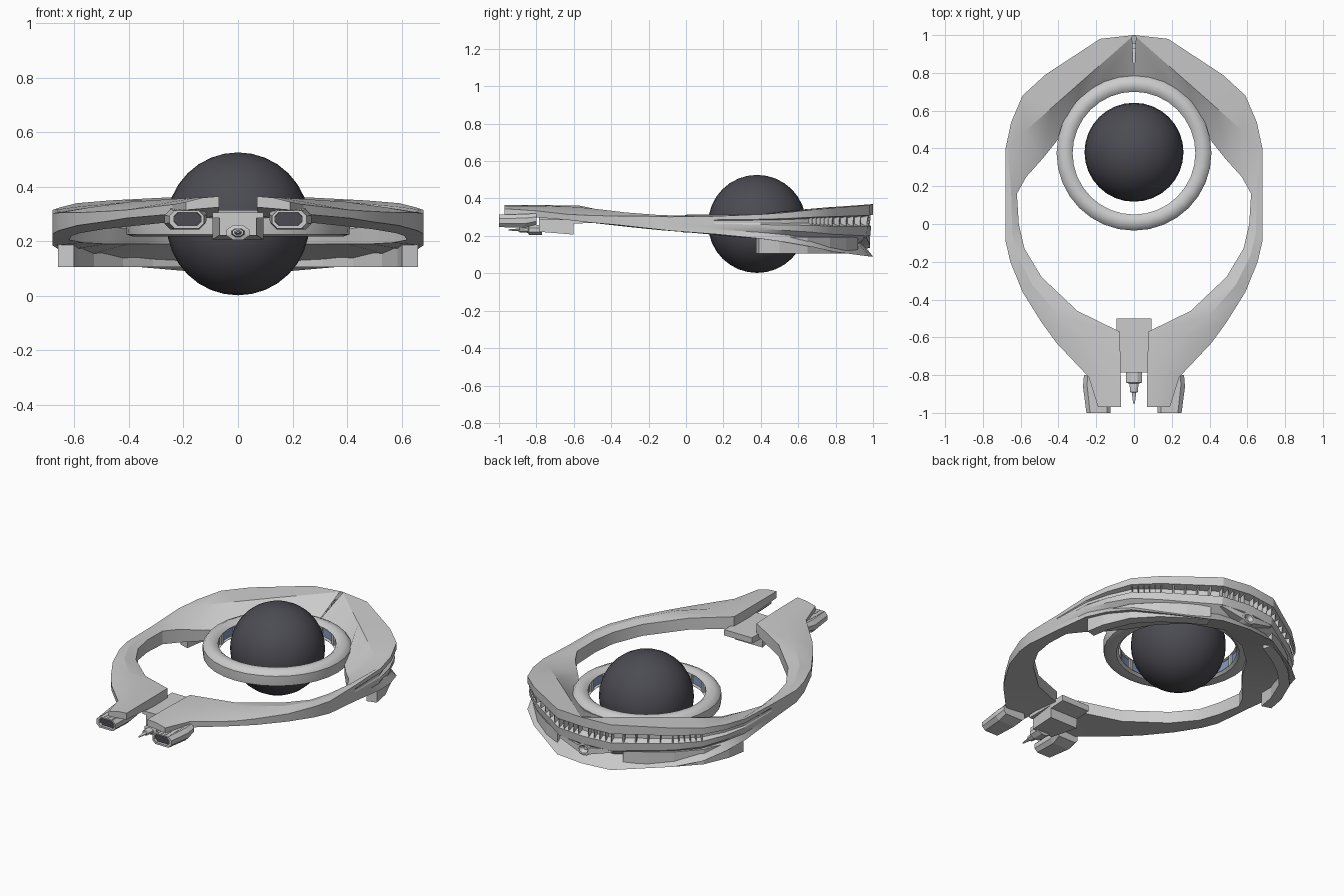
import bpy, bmesh, math
from mathutils import Vector

if "Cube" in bpy.data.objects:
    bpy.data.objects.remove(bpy.data.objects["Cube"])


def make(name, verts, faces, angle=30, mirror=False, mat=None):
    me = bpy.data.meshes.new(name)
    me.from_pydata([tuple(v) for v in verts], [], faces)
    bm = bmesh.new()
    bm.from_mesh(me)
    bmesh.ops.recalc_face_normals(bm, faces=bm.faces)
    bm.to_mesh(me)
    bm.free()
    ob = bpy.data.objects.new(name, me)
    bpy.context.collection.objects.link(ob)
    if mirror:
        m = ob.modifiers.new("mirror", 'MIRROR')
        m.merge_threshold = 0.0005
    if mat:
        me.materials.append(mat)
    if angle:
        bpy.ops.object.select_all(action='DESELECT')
        ob.select_set(True)
        bpy.context.view_layer.objects.active = ob
        bpy.ops.object.shade_smooth_by_angle(angle=math.radians(angle))
    return ob


def loft(name, sections, cap_start=True, cap_end=True, **kw):
    n = len(sections[0])
    verts = [v for s in sections for v in s]
    faces = [(i * n + j, i * n + (j + 1) % n, (i + 1) * n + (j + 1) % n, (i + 1) * n + j)
             for i in range(len(sections) - 1) for j in range(n)]
    if cap_start:
        faces.append(tuple(range(n)))
    if cap_end:
        faces.append(tuple(range(len(verts) - n, len(verts))))
    return make(name, verts, faces, **kw)


def lathe(name, profile, centre, seg, mat=None, closed=True, angle=35):
    n = len(profile)
    verts = []
    for k in range(seg):
        a = 2 * math.pi * k / seg
        verts += [(centre[0] + r * math.cos(a), centre[1] + r * math.sin(a), z) for r, z in profile]
    faces = [(k * n + j, k * n + (j + 1) % n, ((k + 1) % seg) * n + (j + 1) % n, ((k + 1) % seg) * n + j)
             for k in range(seg) for j in range(n if closed else n - 1)]
    return make(name, verts, faces, angle=angle, mat=mat)


def disc(x, y, z, rx, rz, n, rot=0.0):
    return [(x + rx * math.cos(rot + 2 * math.pi * i / n), y,
             z + rz * math.sin(rot + 2 * math.pi * i / n)) for i in range(n)]


def pill(x, y, z, w, h):
    c = h * 0.6
    return [(x - w, y, z - h + c), (x - w + c, y, z - h), (x + w - c, y, z - h), (x + w, y, z - h + c),
            (x + w, y, z + h - c), (x + w - c, y, z + h), (x - w + c, y, z + h), (x - w, y, z + h - c)]


def material(name, col):
    m = bpy.data.materials.new(name)
    m.diffuse_color = (*col, 1)
    m.use_nodes = True
    m.node_tree.nodes["Principled BSDF"].inputs["Base Color"].default_value = m.diffuse_color
    return m


dark = material("dark_metal", (0.07, 0.07, 0.085))
blue = material("window_blue", (0.25, 0.33, 0.52))

# Core sphere
bpy.ops.mesh.primitive_uv_sphere_add(segments=32, ring_count=16, radius=0.262, location=(0, 0.38, 0.264))
core = bpy.context.object
core.name = "core_sphere"
core.data.materials.append(dark)
bpy.ops.object.shade_smooth()

# Ring around the core, with a recessed window band inside
C = (0, 0.375)
lathe("core_ring", [(0.408, 0.225), (0.41, 0.25), (0.41, 0.285), (0.397, 0.303), (0.37, 0.314), (0.342, 0.309),
                    (0.325, 0.295), (0.34, 0.29), (0.34, 0.235), (0.325, 0.23), (0.34, 0.217), (0.385, 0.217)], C, 32)
lathe("ring_windows", [(0.338, 0.235), (0.338, 0.29)], C, 32, mat=blue, closed=False)
for k in range(16):
    a = 2 * math.pi * (k + 0.5) / 16
    bpy.ops.mesh.primitive_cube_add(size=1, location=(0.334 * math.cos(a), C[1] + 0.334 * math.sin(a), 0.262),
                                    rotation=(0, 0, a))
    bpy.context.object.scale = (0.015, 0.03, 0.06)
    bpy.context.object.name = "ring_window_post"

# Hull stations: outer x y, inner x y, z of outer top, crease, inner top, inner bottom, outer bottom
stations = [
    (0.19, -0.97, 0.07, -0.97, 0.345, 0.36, 0.365, 0.325, 0.315),
    (0.24, -0.81, 0.07, -0.81, 0.335, 0.36, 0.365, 0.315, 0.30),
    (0.41, -0.63, 0.075, -0.57, 0.315, 0.355, 0.362, 0.29, 0.285),
    (0.49, -0.52, 0.30, -0.46, 0.31, 0.345, 0.335, 0.265, 0.272),
    (0.59, -0.36, 0.49, -0.28, 0.305, 0.325, 0.315, 0.245, 0.258),
    (0.655, -0.20, 0.58, -0.13, 0.305, 0.313, 0.30, 0.23, 0.24),
    (0.68, -0.09, 0.61, 0.0, 0.302, 0.308, 0.295, 0.22, 0.228),
    (0.68, 0.15, 0.62, 0.16, 0.305, 0.308, 0.285, 0.205, 0.21),
    (0.68, 0.40, 0.57, 0.25, 0.315, 0.316, 0.275, 0.195, 0.185),
    (0.65, 0.54, 0.48, 0.35, 0.325, 0.328, 0.255, 0.19, 0.165),
    (0.59, 0.68, 0.40, 0.45, 0.34, 0.34, 0.245, 0.19, 0.14),
    (0.47, 0.79, 0.32, 0.58, 0.35, 0.352, 0.24, 0.19, 0.115),
    (0.18, 0.98, 0.19, 0.70, 0.365, 0.362, 0.255, 0.19, 0.09),
    (0.0, 1.0, 0.0, 0.77, 0.37, 0.369, 0.275, 0.19, 0.09)]
chord = [0.02, 0.15, 0.35, 0.58, 0.82, 0.985]
wall = [(0, 0), (0.2, 0), (0.24, 0.045), (0.36, 0.045), (0.42, 0.01), (0.6, 0.015), (0.74, 0.06), (1, 0)]


def wall_point(xo, yo, zt, zb, f, inset):
    g = min(max((yo - 0.3) / 0.45, 0), 1)
    d = Vector((-xo, 0.2 - yo, 0)).normalized()
    return Vector((xo, yo, zt + (zb - zt) * f)) + d * inset * g


sections = []
for i, (xo, yo, xi, yi, zo, zm, zi, bi, bo) in enumerate(stations):
    if i >= 8:
        t = chord[i - 8]
        mid = Vector((0.68 * (1 - t), 0.4 + 0.6 * t, zm))
    else:
        mid = Vector(((xo + xi) / 2, (yo + yi) / 2, zm))
    sections.append([Vector((xi, yi, bi)), Vector((xi, yi, zi)), mid] +
                    [wall_point(xo, yo, zo, bo, f, k) for f, k in wall])
loft("ring_hull", sections, cap_end=False, mirror=True, angle=25)

# Lattice posts bridging the rim groove at the back
for a, b in zip(stations[10:13], stations[11:14]):
    n = 5
    for k in range(n):
        s, e = k / n, (k + 0.1) / n
        quad = []
        for t in (s, e):
            p = [a[j] + (b[j] - a[j]) * t for j in range(9)]
            quad.append([wall_point(p[0], p[1], p[4], p[8], f, q) for f, q in
                         ((0.18, 0.008), (0.42, 0.014), (0.42, 0.055), (0.18, 0.055))])
        loft("rim_post", quad, mirror=True, angle=0)

# Panel strip hanging below the hull on each side
outer = [(0.66, 0.39), (0.64, 0.50), (0.575, 0.65), (0.46, 0.77), (0.34, 0.855), (0.22, 0.92)]
strip = []
for x, y in outer:
    d = Vector((-x, 0.2 - y, 0)).normalized() * 0.06
    strip.append([(x, y, 0.105), (x, y, 0.195), (x + d.x, y + d.y, 0.195), (x + d.x, y + d.y, 0.105)])
loft("keel_strip", strip, mirror=True, angle=0)

# Rear emitter dish with side fins
loft("rear_dish", [disc(0, 0.93, 0.17, 0.05, 0.04, 12), disc(0, 0.985, 0.17, 0.045, 0.035, 12),
                   disc(0, 0.985, 0.17, 0.03, 0.023, 12), disc(0, 0.965, 0.17, 0.012, 0.01, 12)])
loft("rear_fin", [[(0.04, y, 0.19), (0.16, y - 0.02, 0.205), (0.18, y - 0.02, 0.19), (0.04, y, 0.15)]
                  for y in (0.92, 0.985)], mirror=True, angle=0)

# Twin engine pods at the front
loft("engine_pod", [pill(0.19, -0.80, 0.29, 0.075, 0.03), pill(0.195, -0.86, 0.28, 0.075, 0.037),
                    pill(0.188, -1.0, 0.28, 0.064, 0.033), pill(0.185, -1.0, 0.282, 0.05, 0.024),
                    pill(0.185, -0.96, 0.282, 0.047, 0.022)], mirror=True, angle=0)
loft("engine_mouth", [pill(0.185, -0.985, 0.282, 0.05, 0.024), pill(0.185, -0.965, 0.282, 0.05, 0.024)],
     mirror=True, angle=0, mat=dark)
for k in range(4):
    x = 0.15 + 0.025 * k
    loft("pod_rib", [[(x, y, 0.31 - e), (x + 0.008, y, 0.31 - e), (x + 0.008, y, 0.319 - e), (x, y, 0.319 - e)]
                     for y, e in ((-0.83, 0), (-0.99, 0.004))], mirror=True, angle=0)

# Centre block between the prongs
block = [(-0.5, 0.27, 0.305, 0.093), (-0.6, 0.265, 0.305, 0.093), (-0.602, 0.207, 0.305, 0.093),
         (-0.785, 0.222, 0.30, 0.068)]
loft("centre_block", [[(-w, y, a), (w, y, a), (w, y, b), (-w, y, b)] for y, a, b, w in block], angle=0)
loft("top_plate", [[(-0.093, y, 0.285), (0.093, y, 0.285), (0.093, y, 0.305), (-0.093, y, 0.305)]
                   for y in (-0.785, -0.5)], angle=0)

# Nose gun
gun = [(-0.77, 0.045), (-0.84, 0.045), (-0.845, 0.026), (-0.89, 0.022), (-0.892, 0.013), (-0.95, 0.005)]
loft("nose_gun", [disc(0, y, 0.232, r, r * 0.65, 8, math.pi / 8) for y, r in gun], angle=0)
